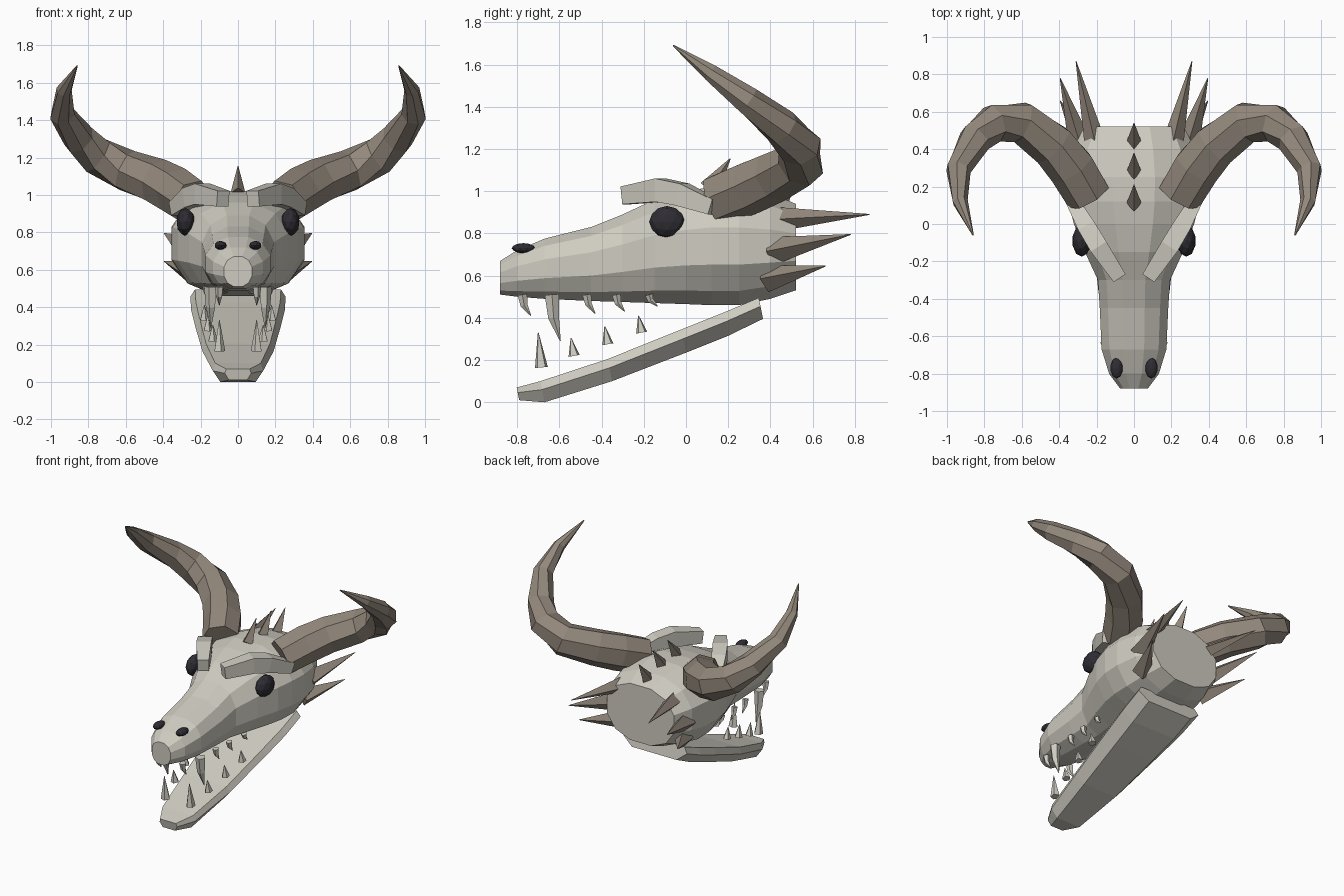
import bpy, bmesh, math
from mathutils import Vector

cube = bpy.data.objects.get("Cube")
if cube:
    bpy.data.objects.remove(cube, do_unlink=True)


def material(name, rgb):
    m = bpy.data.materials.new(name)
    m.use_nodes = True
    m.diffuse_color = (*rgb, 1)
    m.node_tree.nodes["Principled BSDF"].inputs["Base Color"].default_value = (*rgb, 1)
    return m


bone = material("pale bone", (0.62, 0.60, 0.53))
horn_mat = material("brown horn", (0.29, 0.245, 0.20))
dark = material("dark socket", (0.028, 0.026, 0.034))


def finish(name, bm, mat, mirror):
    bmesh.ops.recalc_face_normals(bm, faces=bm.faces)
    mesh = bpy.data.meshes.new(name)
    bm.to_mesh(mesh)
    bm.free()
    mesh.materials.append(mat)
    ob = bpy.data.objects.new(name, mesh)
    bpy.context.collection.objects.link(ob)
    if mirror:
        ob.modifiers.new("Mirror", 'MIRROR').use_mirror_merge = False
    return ob


def loft(name, rings, mat, mirror=False):
    """Skin a list of equal rings of points and cap both ends."""
    bm = bmesh.new()
    loops = [[bm.verts.new(p) for p in ring] for ring in rings]
    n = len(loops[0])
    for a, b in zip(loops, loops[1:]):
        for i in range(n):
            j = (i + 1) % n
            bm.faces.new((a[i], a[j], b[j], b[i]))
    bm.faces.new(loops[0])
    bm.faces.new(loops[-1])
    return finish(name, bm, mat, mirror)


def tube(name, path, radii, sides, mat, mirror=False, flat=1.0, turn=0.0):
    """Tapered tube along a path; flat squeezes the section sideways."""
    pts = [Vector(p) for p in path]
    rings = []
    for i, p in enumerate(pts):
        t = (pts[min(i + 1, len(pts) - 1)] - pts[max(i - 1, 0)]).normalized()
        ref = Vector((0, 1, 0)) if abs(t.z) > 0.9 else Vector((0, 0, 1))
        u = t.cross(ref).normalized()
        v = u.cross(t)
        ring = []
        for k in range(sides):
            a = turn + math.tau * k / sides
            ring.append(p + radii[i] * (u * math.cos(a) * flat + v * math.sin(a)))
        rings.append(ring)
    return loft(name, rings, mat, mirror)


def oval(y, hw, bottom, top, sides=12, power=0.88):
    """Upright rounded section across x and z."""
    ring = []
    for k in range(sides):
        a = math.tau * (k + 0.5) / sides
        c, s = math.cos(a), math.sin(a)
        x = math.copysign(abs(c) ** power, c) * hw
        z = math.copysign(abs(s) ** power, s) / math.sin(math.tau * 2.5 / sides) ** power
        ring.append((x * 1.02, y, (top + bottom) / 2 + z * (top - bottom) / 2))
    return ring


# Skull: station, half width, bottom, top
skull = [(-0.88, 0.075, 0.51, 0.67), (-0.80, 0.135, 0.50, 0.72),
         (-0.67, 0.175, 0.49, 0.775), (-0.45, 0.185, 0.48, 0.83),
         (-0.30, 0.195, 0.475, 0.89), (-0.15, 0.265, 0.47, 0.96),
         (0.0, 0.325, 0.465, 1.0), (0.12, 0.355, 0.46, 1.02),
         (0.25, 0.36, 0.46, 1.02), (0.40, 0.33, 0.49, 0.99),
         (0.52, 0.27, 0.53, 0.94)]
loft("skull", [oval(*s) for s in skull], bone)

# Lower jaw: bevelled plank that widens to the back
jaw = [(-0.79, 0.07, 0.01, 0.07), (-0.67, 0.135, 0.0, 0.10),
       (-0.35, 0.19, 0.10, 0.205), (0.0, 0.23, 0.235, 0.345),
       (0.20, 0.25, 0.315, 0.425), (0.365, 0.255, 0.395, 0.495)]
jaw_rings = []
for y, hw, bottom, top in jaw:
    half = [(0.9 * hw, top), (hw, top * 0.6 + bottom * 0.4), (0.7 * hw, bottom)]
    section = half + [(-x, z) for x, z in reversed(half)]
    jaw_rings.append([(x, y - 0.2 * (z - bottom), z) for x, z in section])
loft("lower_jaw", jaw_rings, bone)

# Curved horns
tube("horn",
     [(0.24, 0.15, 0.96), (0.33, 0.30, 1.02), (0.43, 0.42, 1.07), (0.60, 0.545, 1.13),
      (0.75, 0.54, 1.21), (0.85, 0.455, 1.30), (0.94, 0.29, 1.43),
      (0.93, 0.12, 1.56), (0.86, -0.06, 1.69)],
     [0.125, 0.13, 0.125, 0.115, 0.105, 0.09, 0.068, 0.042, 0.004],
     7, horn_mat, mirror=True)

# Brow ridges
tube("brow_ridge",
     [(0.08, -0.285, 0.98), (0.19, -0.12, 1.005), (0.25, -0.02, 0.985), (0.335, 0.13, 0.925)],
     [0.06, 0.078, 0.075, 0.052], 4, bone, mirror=True, flat=0.9, turn=math.pi / 4)


# Eyes and nostrils: faceted blobs
def blob(name, centre, size):
    bm = bmesh.new()
    bmesh.ops.create_icosphere(bm, subdivisions=2, radius=1)
    for v in bm.verts:
        v.co = Vector(c + s * p for c, s, p in zip(centre, size, v.co))
    finish(name, bm, dark, True)


blob("eye", (0.28, -0.09, 0.855), (0.05, 0.085, 0.075))
blob("nostril", (0.093, -0.77, 0.73), (0.033, 0.056, 0.024))


# Spikes and teeth: cones from base to tip
def cone(name, base, tip, radius, mat, mirror=True, sides=4, flat=1.0):
    tube(name, [base, tip], [radius, 0.002], sides, mat, mirror, flat)


cone("upper_cheek_spike", (0.20, 0.40, 0.865), (0.31, 0.87, 0.89), 0.062, horn_mat)
cone("middle_cheek_spike", (0.28, 0.40, 0.715), (0.395, 0.78, 0.795), 0.068, horn_mat)
cone("lower_cheek_spike", (0.25, 0.38, 0.585), (0.395, 0.66, 0.645), 0.065, horn_mat)

for i, (y, z) in enumerate([(0.11, 1.01), (0.28, 1.0), (0.44, 0.96)]):
    cone(f"crown_spike_{i + 1}", (0, y, z), (0, y + 0.1, z + 0.145), 0.05, horn_mat, False, 4, 0.8)

# Upper teeth hook backwards
upper = [(0.10, -0.775, 0.41, 0.024), (0.145, -0.635, 0.29, 0.036), (0.15, -0.47, 0.42, 0.022),
         (0.16, -0.33, 0.43, 0.022), (0.17, -0.175, 0.455, 0.02)]
for i, (x, y, tip, r) in enumerate(upper):
    top = 0.51
    tube(f"upper_tooth_{i + 1}",
         [(x, y, top), (x, y + 0.008, (top + tip) / 2), (x, y + 0.04, tip)],
         [r, r * 0.75, 0.002], 5, bone, mirror=True)

# Lower teeth point up
lower = [(0.10, -0.685, 0.165, 0.165, 0.032), (0.135, -0.53, 0.22, 0.085, 0.028),
         (0.16, -0.37, 0.275, 0.085, 0.028), (0.18, -0.21, 0.33, 0.08, 0.028)]
for i, (x, y, z, h, r) in enumerate(lower):
    cone(f"lower_tooth_{i + 1}", (x, y, z), (x, y - 0.015, z + h), r, bone, sides=5)
